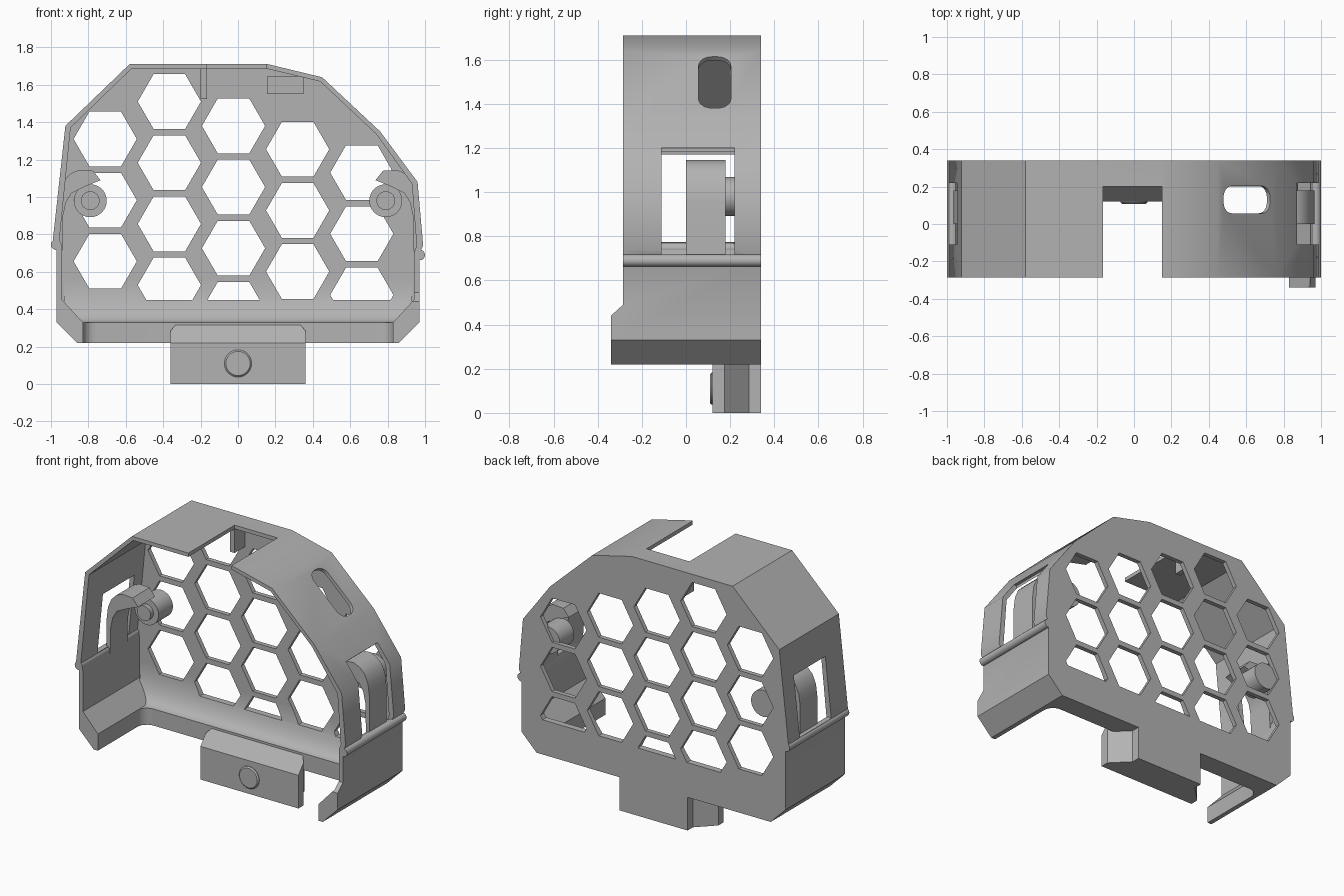
import bpy, bmesh
from math import cos, sin, pi, radians
from mathutils import Vector, Matrix

cube = bpy.data.objects.get("Cube")
if cube:
    bpy.data.objects.remove(cube, do_unlink=True)

grey = bpy.data.materials.new("plain grey")
grey.use_nodes = True
colour = (0.45, 0.45, 0.45, 1)
grey.diffuse_color = colour
grey.node_tree.nodes["Principled BSDF"].inputs["Base Color"].default_value = colour


def add_prism(bm, pts, axis, a, b):
    """Extrude a 2D outline along one axis from a to b."""
    place = {"X": lambda u, v, t: (t, u, v),
             "Y": lambda u, v, t: (u, t, v),
             "Z": lambda u, v, t: (u, v, t)}[axis]
    lo = [bm.verts.new(place(u, v, a)) for u, v in pts]
    hi = [bm.verts.new(place(u, v, b)) for u, v in pts]
    bm.faces.new(lo)
    bm.faces.new(hi[::-1])
    n = len(pts)
    for i in range(n):
        j = (i + 1) % n
        bm.faces.new((lo[j], lo[i], hi[i], hi[j]))


def finish(name, bm):
    bmesh.ops.recalc_face_normals(bm, faces=bm.faces[:])
    mesh = bpy.data.meshes.new(name)
    bm.to_mesh(mesh)
    bm.free()
    mesh.materials.append(grey)
    obj = bpy.data.objects.new(name, mesh)
    bpy.context.collection.objects.link(obj)
    return obj


def prism(name, pts, axis, a, b):
    bm = bmesh.new()
    add_prism(bm, pts, axis, a, b)
    return finish(name, bm)


def rect(u0, u1, v0, v1):
    return [(u0, v0), (u1, v0), (u1, v1), (u0, v1)]


def circle(u, v, r, n=32):
    return [(u + r * cos(2 * pi * i / n), v + r * sin(2 * pi * i / n)) for i in range(n)]


def rounded(w, h, r):
    """Rounded rectangle with half sizes w and h."""
    out = []
    for k, (sx, sy) in enumerate(((1, 1), (-1, 1), (-1, -1), (1, -1))):
        for i in range(7):
            t = k * pi / 2 + i * pi / 12
            out.append((sx * (w - r) + r * cos(t), sy * (h - r) + r * sin(t)))
    return out


def activate(obj):
    bpy.ops.object.select_all(action="DESELECT")
    obj.select_set(True)
    bpy.context.view_layer.objects.active = obj


def cut(cutter, *targets):
    cutter.hide_render = True
    for obj in targets:
        mod = obj.modifiers.new("cut", "BOOLEAN")
        mod.operation = "DIFFERENCE"
        mod.solver = "EXACT"
        mod.object = cutter
        activate(obj)
        bpy.ops.object.modifier_apply(modifier=mod.name)
    bpy.data.objects.remove(cutter, do_unlink=True)


def smooth(obj):
    activate(obj)
    bpy.ops.object.shade_smooth_by_angle(angle=radians(32))


FRONT, BACK, INNER = -0.285, 0.34, 0.31

# Hollow shell, open at the front
outer = [(-0.86, 0.22), (0.86, 0.22), (0.97, 0.33), (0.97, 0.70), (0.99, 0.74), (0.96, 1.08),
         (0.76, 1.35), (0.45, 1.64), (0.16, 1.71), (-0.58, 1.71), (-0.923, 1.38),
         (-0.99, 0.77), (-0.97, 0.72), (-0.97, 0.33)]
inner = [(-0.83, 0.33), (0.83, 0.33), (0.94, 0.45), (0.94, 0.70), (0.955, 0.74), (0.93, 1.07),
         (0.74, 1.335), (0.44, 1.617), (0.157, 1.685), (-0.57, 1.685), (-0.895, 1.37),
         (-0.955, 0.77), (-0.94, 0.72), (-0.94, 0.45)]
shell = prism("shell", outer, "Y", -0.34, BACK)
cut(prism("hollow", inner, "Y", -1, INNER), shell)

# Front edge: only the lower right corner reaches further forward
cut(prism("trim", rect(-2, 0, -1, FRONT), "Z", -1, 3), shell)
cut(prism("trim", [(-1, 0.44), (-0.34, 0.44), (FRONT, 0.49), (FRONT, 3), (-1, 3)],
          "X", -0.1, 2), shell)

# Floor opening with rounded inner corners
opening = [(u, v - 0.8) for u, v in rounded(0.83, 1.0, 0.07)]
cut(prism("floor_opening", opening, "Z", 0, 0.36), shell)

# Concave fillet between floor and back plate
arc = [(INNER - 0.11 * (1 - sin(t)), 0.55 - 0.22 * cos(t))
       for t in [i * pi / 20 for i in range(11)]]
fillet = prism("floor_fillet", arc + [(0.325, 0.55), (0.325, 0.30), (0.20, 0.30)],
               "X", -0.93, 0.93)

# Honeycomb openings, trimmed along a straight lower line
bm = bmesh.new()
for col, (top, count) in enumerate(((1.31, 3), (1.51, 4), (1.38, 4), (1.255, 3), (1.13, 3))):
    for row in range(count):
        add_prism(bm, circle(-0.71 + 0.343 * col, top - 0.327 * row, 0.169, 6), "Y", 0.1, 0.5)
cutres = bmesh.ops.bisect_plane(bm, geom=bm.verts[:] + bm.edges[:] + bm.faces[:],
                                plane_co=(0, 0, 0.45), plane_no=(0, 0, -1), clear_outer=True)
bmesh.ops.holes_fill(bm, edges=[e for e in bm.edges if e.is_boundary], sides=0)
cut(finish("honeycomb", bm), shell, fillet)

# Notch in the roof
cut(prism("notch", rect(-0.165, 0.15, -1, 0.2), "Z", 1.6, 2), shell)

# Side windows
cut(prism("window", rect(-0.11, 0.22, 0.71, 1.20), "X", 0.85, 1.2), shell)
cut(prism("window", rect(-0.11, 0.22, 0.77, 1.17), "X", -1.2, -0.85), shell)

# Rounded slot through the sloping shoulder
slot = prism("slot", rounded(0.17, 0.073, 0.06), "Z", -0.1, 0.1)
slot.data.transform(Matrix.Translation((0.603, 0.13, 1.497))
                    @ Matrix.Rotation(radians(43), 4, "Y"))
cut(slot, shell)
smooth(shell)
smooth(fillet)

# Spring clips, bosses and side rods on both sides
clip = [(0.965, 0.70), (0.965, 0.95), (0.955, 1.03), (0.93, 1.09), (0.895, 1.125),
        (0.85, 1.145), (0.775, 1.14), (0.735, 1.09), (0.82, 1.055), (0.89, 1.02),
        (0.92, 0.97), (0.935, 0.90), (0.94, 0.70)]
for side, s, rod_z in (("left", 1, 0.69), ("right", -1, 0.745)):
    smooth(prism(side + "_clip", [(s * u, v) for u, v in clip], "Y", 0, 0.18))
    smooth(prism(side + "_boss", circle(s * 0.79, 0.98, 0.088), "Y", 0.17, 0.32))
    smooth(prism(side + "_boss_pin", circle(s * 0.79, 0.98, 0.05), "Y", 0.14, 0.2))
    smooth(prism(side + "_rod", circle(s * 0.972, rod_z, 0.028, 20), "Y", FRONT, BACK))

# Small ribs under the roof beside the notch
prism("roof_rib", rect(-0.20, -0.165, 1.525, 1.70), "Y", 0.2, 0.32)
prism("roof_tab", rect(0.155, 0.35, 1.55, 1.645), "Y", 0.2, 0.32)

# Dovetail mounting block with a sloped top edge
plan = [(-0.36, 0.12), (0.36, 0.12), (0.36, 0.175), (0.25, 0.285),
        (0.25, BACK), (-0.25, BACK), (-0.25, 0.285), (-0.36, 0.175)]
block = prism("mount_block", plan, "Z", 0, 0.315)
cut(prism("slope", [(0.12, 0.22), (0.2, 0.315), (0.2, 1), (0, 1), (0, 0.22)],
          "X", -1, 1), block)
button = prism("mount_button", circle(0, 0.11, 0.073), "Y", 0.108, 0.14)
bevel = button.modifiers.new("soft rim", "BEVEL")
bevel.width = 0.008
bevel.limit_method = "ANGLE"
smooth(button)
